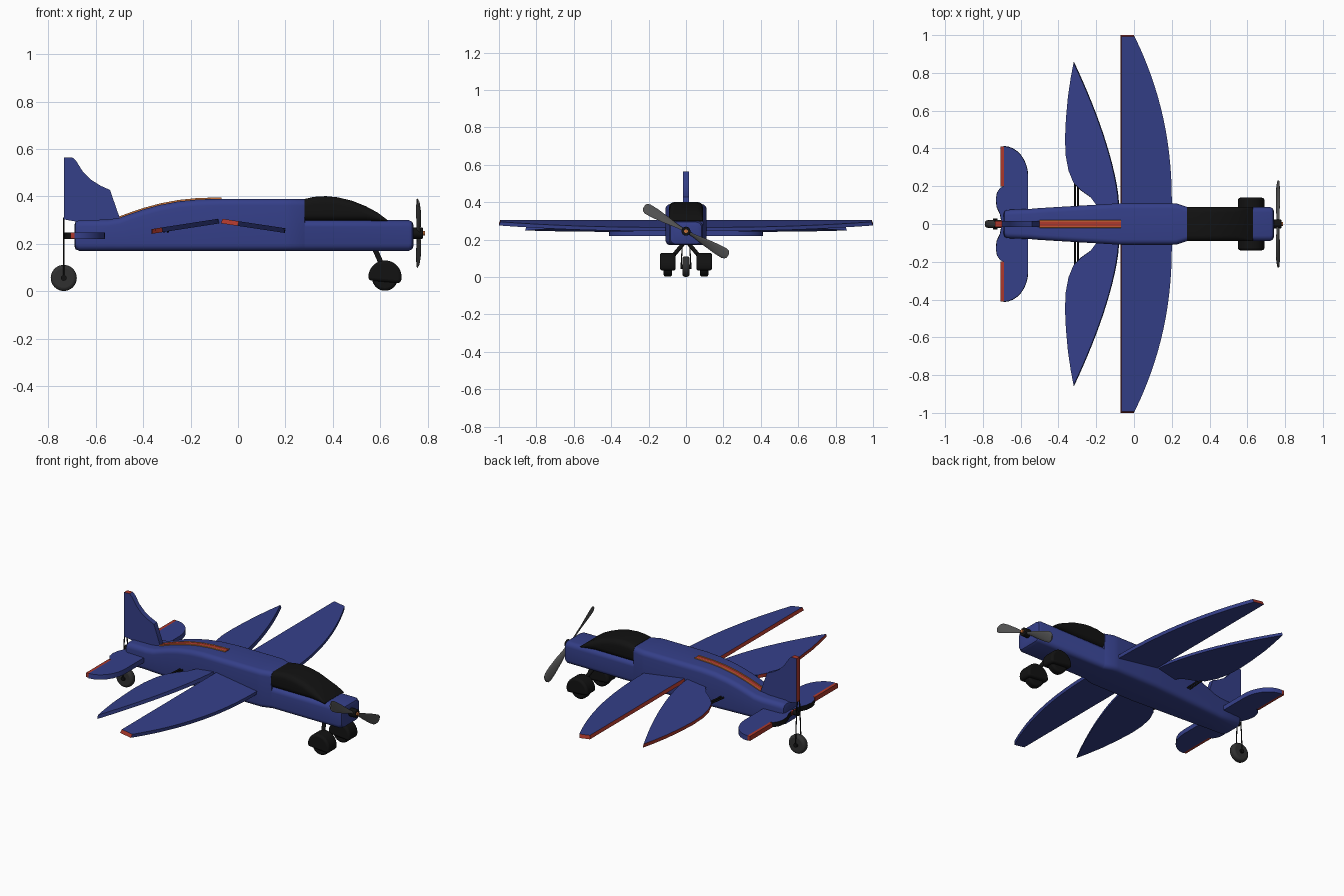
import bpy, bmesh
from math import sin, cos, pi, radians
from mathutils import Vector

if "Cube" in bpy.data.objects:
    bpy.data.objects.remove(bpy.data.objects["Cube"])


def material(name, r, g, b):
    m = bpy.data.materials.new(name)
    m.diffuse_color = (r, g, b, 1)
    m.use_nodes = True
    m.node_tree.nodes["Principled BSDF"].inputs["Base Color"].default_value = m.diffuse_color
    return m


BLUE = material("blue", 0.035, 0.05, 0.25)
RED = material("red", 0.42, 0.04, 0.025)
BLACK = material("black", 0.006, 0.006, 0.006)
DARK = material("dark_grey", 0.03, 0.03, 0.03)
GREY = material("blade_grey", 0.09, 0.09, 0.09)
ORANGE = material("orange", 0.6, 0.17, 0.04)


def loft(name, rings, mat, trim=None, test=None, bevel=0):
    """Skin equal-length rings and cap both ends; faces passing test get the trim material."""
    bm = bmesh.new()
    rows = [[bm.verts.new(p) for p in ring] for ring in rings]
    n = len(rows[0])
    for a, b in zip(rows, rows[1:]):
        for i in range(n):
            j = (i + 1) % n
            bm.faces.new((a[i], a[j], b[j], b[i]))
    bm.faces.new(rows[0])
    bm.faces.new(rows[-1])
    bmesh.ops.recalc_face_normals(bm, faces=bm.faces)
    bm.normal_update()
    if test:
        for f in bm.faces:
            f.material_index = int(test(f.calc_center_median(), f.normal))
    me = bpy.data.meshes.new(name)
    bm.to_mesh(me)
    bm.free()
    me.materials.append(mat)
    if trim:
        me.materials.append(trim)
    ob = bpy.data.objects.new(name, me)
    bpy.context.collection.objects.link(ob)
    if bevel:
        m = ob.modifiers.new("bevel", 'BEVEL')
        m.width, m.segments = bevel, 3
        m.limit_method, m.angle_limit = 'ANGLE', radians(40)
    return ob


def section(x, hw, zb, zt, r, yc=0):
    """Rounded rectangle across the x axis."""
    r = min(r, (zt - zb) * 0.49, hw * 0.99)
    ring = []
    for k, (sy, z) in enumerate(((1, zt - r), (-1, zt - r), (-1, zb + r), (1, zb + r))):
        for i in range(6):
            a = pi / 2 * (k + i / 5)
            ring.append((x, yc + sy * (hw - r) + r * cos(a), z + r * sin(a)))
    return ring


def rod(name, a, b, rad, mat, sides=12, bevel=0):
    a, b = Vector(a), Vector(b)
    q = (b - a).to_track_quat('Z', 'Y')
    circle = [q @ Vector((rad * cos(2 * pi * i / sides), rad * sin(2 * pi * i / sides), 0))
              for i in range(sides)]
    return loft(name, [[p + c for c in circle] for p in (a, b)], mat, bevel=bevel)


def sheet(name, outline, zf, slope, thick, side, trim, test):
    """Tilted plate from a top outline, its upper face slightly smaller."""
    nrm = Vector((-slope, 0, 1)).normalized() * thick / 2
    c = Vector((sum(p[0] for p in outline), sum(p[1] for p in outline))) / len(outline)
    low, top = [], []
    for x, y in outline:
        low.append(Vector((x, side * y, zf(x))) - nrm)
        u = c + (Vector((x, y)) - c) * 0.985
        top.append(Vector((u.x, side * u.y, zf(u.x))) + nrm)
    return loft(name, [low, top], BLUE, trim, test)


# Fuselage
spine = [(-0.5, 0.31), (-0.45, 0.328), (-0.4, 0.345), (-0.33, 0.364), (-0.25, 0.379),
         (-0.17, 0.387), (-0.07, 0.39)]
body = [(-0.69, 0.055, 0.19, 0.28), (-0.685, 0.068, 0.177, 0.293), (-0.67, 0.075, 0.17, 0.3),
        (-0.55, 0.08, 0.17, 0.302)]
body += [(x, 0.11 + 0.06 * (x + 0.07), 0.17, z) for x, z in spine]
body += [(0.2, 0.11, 0.17, 0.39), (0.225, 0.109, 0.17, 0.39), (0.28, 0.091, 0.17, 0.388),
         (0.282, 0.09, 0.17, 0.3), (0.72, 0.09, 0.17, 0.3), (0.735, 0.083, 0.177, 0.293),
         (0.74, 0.07, 0.19, 0.28)]
loft("fuselage", [section(*s, 0.028) for s in body], BLUE)

# Canopy
glass = [(0.281, 0.388), (0.32, 0.397), (0.37, 0.4), (0.42, 0.395), (0.48, 0.381),
         (0.54, 0.357), (0.59, 0.33), (0.63, 0.3)]
loft("canopy", [section(x, 0.0905, 0.296, z + 0.001, 0.03) for x, z in glass], BLACK)

# Stripes along the spine
for name, y, hw, h, m in (("spine_stripe", 0, 0.014, 0.004, RED),
                          ("stripe_edge_left", 0.016, 0.004, 0.006, ORANGE),
                          ("stripe_edge_right", -0.016, 0.004, 0.006, ORANGE)):
    loft(name, [section(x, hw, z - 0.01, z + h, 0.001, y) for x, z in spine], m)

# Wing, second wing and tailplane outlines for one side
N = 14
main = [(-0.07, 0.05), (0.2, 0.05)]
main += [(0.2 - 0.2 * (i / N) ** 2.2, 0.1 + 0.9 * i / N) for i in range(N + 1)] + [(-0.07, 1.0)]
second = [(-0.08, 0.05)]
second += [(-0.08 - 0.24 * (i / N) ** 1.5, 0.1 + 0.76 * i / N) for i in range(N + 1)]
second += [(-0.335, 0.78), (-0.35, 0.68), (-0.361, 0.56), (-0.366, 0.45), (-0.362, 0.36),
           (-0.347, 0.28), (-0.32, 0.215), (-0.28, 0.175), (-0.23, 0.14), (-0.2, 0.1), (-0.2, 0.05)]
tail = [(-0.56, 0.0), (-0.56, 0.25)]
tail += [(-0.69 + 0.13 * cos(a * pi / 16), 0.25 + 0.163 * sin(a * pi / 16)) for a in range(1, 9)]
tail += [(-0.69, 0.2), (-0.71, 0.19), (-0.726, 0.165), (-0.732, 0.13), (-0.728, 0.09),
         (-0.71, 0.05), (-0.70, 0.0)]

for side, tag in ((1, "left"), (-1, "right")):
    sheet("front_wing_" + tag, main, lambda x: 0.296 - 0.15 * (x + 0.07), -0.15, 0.02, side, RED,
          lambda c, n: abs(n.z) < 0.6 and (n.x < -0.7 or abs(c.y) > 0.99))
    sheet("rear_wing_" + tag, second, lambda x: 0.296 + 0.155 * (x + 0.08), 0.155, 0.02, side, RED,
          lambda c, n: abs(n.z) < 0.7 and n.x < -0.3 and abs(c.y) > 0.2)
    sheet("tailplane_" + tag, tail, lambda x: 0.234, 0, 0.028, side, BLACK,
          lambda c, n: abs(n.z) < 0.7 and n.x < -0.2)
    loft("elevator_" + tag, [section(x, 0.106, 0.221, 0.248, 0.002, side * 0.305)
                             for x in (-0.706, -0.689)], RED)
    # Rods bracing the second wing
    for x in (-0.312, -0.296):
        rod("wing_rod_" + tag, (x, side * 0.06, 0.25), (x, side * 0.22, 0.262), 0.005, BLACK)

    # Main landing gear: wheel, half-round cover and leg
    y = side * 0.097
    rod("wheel_" + tag, (0.62, y - 0.023, 0.057), (0.62, y + 0.023, 0.057), 0.055, BLACK, 32, 0.012)
    arc = [(0.62 + 0.07 * cos(a), 0.06 + 0.07 * sin(a))
           for a in [radians(-22 + 214 * i / 20) for i in range(21)]]
    loft("wheel_cover_" + tag, [[(x, y + d, z) for x, z in arc] for d in (-0.042, 0.042)],
         BLACK, bevel=0.012)
    rod("gear_leg_" + tag, (0.572, side * 0.005, 0.19), (0.612, side * 0.08, 0.1), 0.011, BLACK)
    # Tail wheel fork
    rod("tail_fork_" + tag, (-0.735, side * 0.026, 0.06), (-0.735, side * 0.012, 0.31), 0.003, BLACK)

# Tail fin
fin = [(-0.735, 0.303), (-0.735, 0.565), (-0.7, 0.565), (-0.685, 0.553), (-0.655, 0.505),
       (-0.62, 0.47), (-0.58, 0.445), (-0.54, 0.427), (-0.5, 0.312), (-0.5, 0.295), (-0.69, 0.295)]
loft("tail_fin", [[(x, y, z) for x, z in fin] for y in (-0.015, 0.015)], BLUE, RED,
     lambda c, n: n.x < -0.9 or (n.z > 0.9 and c.z > 0.5))

# Tail wheel with its axle and the mount behind the fuselage
rod("tail_wheel", (-0.735, -0.02, 0.056), (-0.735, 0.02, 0.056), 0.055, DARK, 32, 0.014)
rod("tail_axle", (-0.735, -0.03, 0.056), (-0.735, 0.03, 0.056), 0.012, BLACK)
rod("tail_mount", (-0.737, 0, 0.234), (-0.68, 0, 0.234), 0.014, BLACK)
loft("tail_light", [section(x, 0.02, 0.222, 0.247, 0.004) for x in (-0.708, -0.68)], RED)

# Propeller: hub, centre cap and two twisted blades
hub = Vector((0.762, 0, 0.245))
rod("propeller_hub", (0.735, 0, 0.245), (0.78, 0, 0.245), 0.024, BLACK, 24, 0.004)
rod("propeller_cap", (0.775, 0, 0.245), (0.788, 0, 0.245), 0.01, ORANGE, 16)
blade = [(0.01, 0.01, 50), (0.05, 0.012, 40), (0.12, 0.022, 28), (0.19, 0.029, 20),
         (0.235, 0.03, 16), (0.252, 0.024, 14), (0.26, 0.012, 14)]
for k, tag in enumerate(("a", "b")):
    ang = radians(-30 + 180 * k)
    out = Vector((0, cos(ang), sin(ang)))
    across = Vector((0, -sin(ang), cos(ang)))
    rings = []
    for r, w, tw in blade:
        t = radians(tw)
        chord = across * cos(t) + Vector((sin(t), 0, 0))
        flat = Vector((cos(t), 0, 0)) - across * sin(t)
        rings.append([hub + out * r + chord * w * cos(a) + flat * 0.004 * sin(a)
                      for a in [2 * pi * i / 12 for i in range(12)]])
    loft("propeller_blade_" + tag, rings, GREY)

# Smooth shading with sharp edges kept
for ob in bpy.context.scene.objects:
    ob.select_set(True)
    bpy.context.view_layer.objects.active = ob
bpy.ops.object.shade_smooth_by_angle(angle=radians(35))
